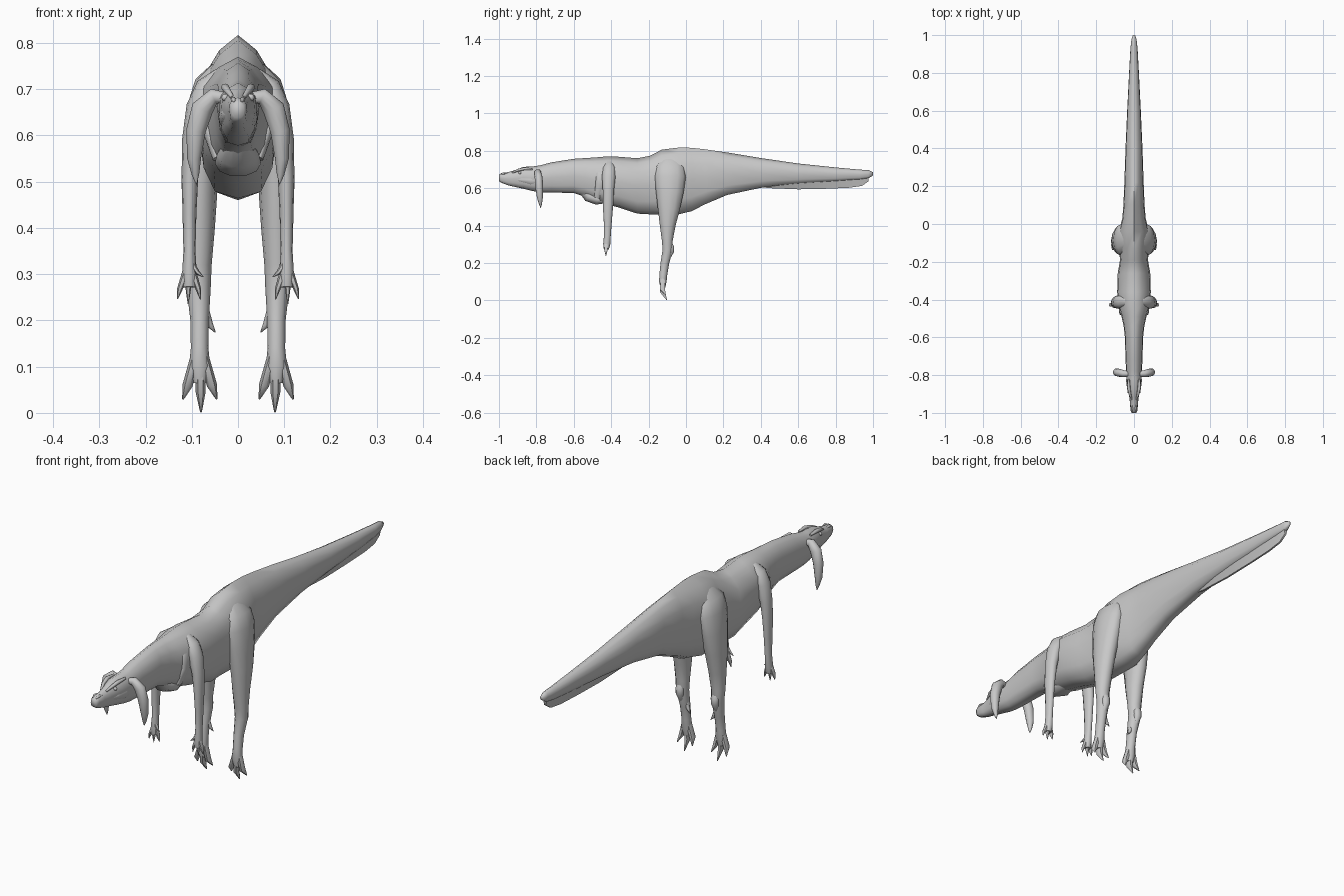
import bpy, bmesh, math
from mathutils import Vector

grey = bpy.data.materials.new("grey hide")
grey.diffuse_color = (0.58, 0.58, 0.58, 1)


def finish(name, bm, mirror=False, angle=60):
    bmesh.ops.recalc_face_normals(bm, faces=bm.faces)
    me = bpy.data.meshes.new(name)
    bm.to_mesh(me)
    bm.free()
    me.materials.append(grey)
    ob = bpy.data.objects.new(name, me)
    bpy.context.collection.objects.link(ob)
    bpy.ops.object.select_all(action='DESELECT')
    ob.select_set(True)
    bpy.context.view_layer.objects.active = ob
    bpy.ops.object.shade_smooth_by_angle(angle=math.radians(angle))
    if mirror:
        m = ob.modifiers.new("mirror", 'MIRROR')
        m.use_mirror_merge = False
    return ob


def skin(bm, rings):
    """Bridge a list of point rings and cap both ends."""
    vs = [[bm.verts.new(p) for p in r] for r in rings]
    n = len(vs[0])
    for a, b in zip(vs, vs[1:]):
        for i in range(n):
            j = (i + 1) % n
            bm.faces.new((a[i], a[j], b[j], b[i]))
    bm.faces.new(vs[0])
    bm.faces.new(vs[-1])


def tube(bm, path, sides=12):
    """Path rows: x, y, z, side radius, fore-aft radius."""
    pts = [Vector(p[:3]) for p in path]
    rings = []
    for k, p in enumerate(path):
        t = (pts[min(k + 1, len(pts) - 1)] - pts[max(k - 1, 0)]).normalized()
        ref = Vector((0, 1, 0)) if abs(t.y) < 0.85 else Vector((0, 0, 1))
        u = (ref - t * ref.dot(t)).normalized()
        v = t.cross(u)
        rings.append([pts[k] + v * p[3] * math.cos(a) + u * p[4] * math.sin(a)
                      for a in (2 * math.pi * i / sides for i in range(sides))])
    skin(bm, rings)


def limb(name, *paths, sides=12):
    bm = bmesh.new()
    for p in paths:
        tube(bm, p, sides if len(p) > 3 else 6)
    return finish(name, bm, True)


# Body, neck, head and tail: y, half width, top, bottom
stations = [
    (-1.0, .013, .672, .638), (-.985, .019, .682, .628), (-.95, .021, .686, .615),
    (-.91, .026, .698, .606), (-.87, .036, .714, .597), (-.82, .041, .716, .585),
    (-.78, .041, .722, .578), (-.72, .045, .738, .577), (-.60, .048, .757, .574),
    (-.54, .055, .761, .555), (-.49, .066, .764, .530), (-.42, .086, .770, .512),
    (-.36, .089, .768, .497), (-.26, .086, .760, .464), (-.19, .074, .774, .460),
    (-.13, .080, .806, .460), (-.04, .080, .817, .460), (.03, .062, .816, .477),
    (.10, .056, .808, .513), (.22, .051, .791, .564), (.40, .045, .761, .602),
    (.60, .036, .732, .622), (.80, .026, .711, .635), (.93, .019, .699, .645),
    (.975, .014, .697, .652), (1.0, .006, .685, .668)]
half = [(0, 1), (.5, .91), (.93, .75), (1, .5), (.86, .22), (.58, .05)]
section = half + [(0, 0)] + [(-x, t) for x, t in reversed(half[1:])]
bm = bmesh.new()
skin(bm, [[(x * w, y, bot + t * (top - bot)) for x, t in section]
          for y, w, top, bot in stations])
finish("body", bm, angle=75)

# Keel that tapers out of the underside of the tail
bm = bmesh.new()
fin = [(.34, .613, .034), (.45, .600, .032), (.60, .594, .027), (.75, .597, .021),
       (.87, .602, .016), (.94, .612, .012), (.975, .636, .009)]
skin(bm, [[(-w, y, .66), (w, y, .66), (.004, y, z), (-.004, y, z)]
          for y, z, w in fin])
finish("tail_keel", bm)

# Breast fold
bm = bmesh.new()
tube(bm, [(0, -.565, .60, .018, .02), (0, -.52, .56, .045, .035),
          (0, -.475, .540, .05, .03), (0, -.42, .54, .035, .02)], 10)
finish("breast_fold", bm)

# Hind legs growing out of the hips
limb("hind_leg",
     [(.035, -.08, .755, .015, .05), (.058, -.085, .71, .036, .078),
      (.069, -.085, .66, .041, .084), (.077, -.087, .58, .042, .074),
      (.083, -.092, .49, .039, .059), (.084, -.098, .40, .034, .042),
      (.086, -.100, .32, .029, .029), (.085, -.098, .27, .026, .027),
      (.083, -.113, .20, .020, .023), (.083, -.121, .14, .019, .021),
      (.083, -.124, .10, .023, .020), (.083, -.124, .065, .014, .012)])
limb("heel_knob", [(.085, -.092, .315, .010, .010), (.085, -.080, .285, .018, .017),
                   (.085, -.079, .262, .017, .015), (.085, -.092, .23, .009, .010)])
limb("hind_spur", [(.074, -.108, .225, .011, .012), (.062, -.104, .192, .008, .008),
                   (.049, -.10, .174, .001, .001)])
limb("hind_toes", *[[(.083 + .25 * dx, -.123, .125, .010, .014),
                     (.083 + .72 * dx, -.126, .5 * z + .045, .011, .015),
                     (.083 + dx, -.102 - .2 * abs(dx), z, .002, .002)]
                    for dx, z in ((-.037, .03), (-.003, .002), (.036, .03))])

# Arms with hands
limb("arm",
     [(.040, -.41, .735, .012, .02), (.066, -.411, .705, .025, .034),
      (.085, -.413, .66, .027, .036), (.098, -.415, .59, .023, .030),
      (.104, -.417, .51, .018, .028), (.105, -.418, .43, .015, .022),
      (.105, -.420, .35, .013, .018), (.105, -.424, .30, .016, .019),
      (.105, -.426, .272, .015, .013)])
limb("fingers", *[[(.105 + .35 * dx, -.426, .300, .008, .011),
                   (.105 + .8 * dx, -.428, .268, .006, .010),
                   (.105 + dx, -.428, z, .001, .001)]
                  for dx, z in ((-.024, .245), (.003, .236), (.026, .246))])
limb("thumb", [(.098, -.43, .320, .006, .008), (.087, -.433, .303, .005, .006),
               (.075, -.435, .294, .001, .001)])

# Folds of skin ahead of the shoulder
limb("shoulder_fold", [(.030, -.47, .725, .006, .012), (.062, -.455, .68, .012, .026),
                       (.068, -.458, .62, .012, .026), (.045, -.475, .55, .010, .016)])

# Drooping ears
limb("ear",
     [(.022, -.795, .680, .012, .013), (.052, -.793, .685, .017, .018),
      (.077, -.788, .658, .024, .021), (.091, -.785, .61, .021, .021),
      (.095, -.781, .55, .015, .016), (.092, -.778, .515, .008, .008),
      (.090, -.777, .495, .001, .001)])

# Face: low brows, cheeks and eyes sunk into the skull
limb("brow", [(.012, -.93, .682, .004, .004), (.022, -.90, .696, .007, .007),
              (.028, -.865, .704, .009, .008), (.028, -.82, .702, .005, .005)], sides=8)
limb("cheek", [(.016, -.92, .645, .004, .005), (.028, -.875, .645, .008, .015),
               (.033, -.83, .640, .009, .022), (.033, -.78, .640, .004, .012)], sides=8)
limb("nostril", [(.007, -.992, .672, .003, .003), (.010, -.978, .678, .006, .006),
                 (.010, -.955, .676, .003, .003)], sides=8)
bm = bmesh.new()
bmesh.ops.create_uvsphere(bm, u_segments=10, v_segments=6, radius=.008)
bmesh.ops.translate(bm, verts=bm.verts, vec=(.028, -.888, .682))
finish("eye", bm, True)
